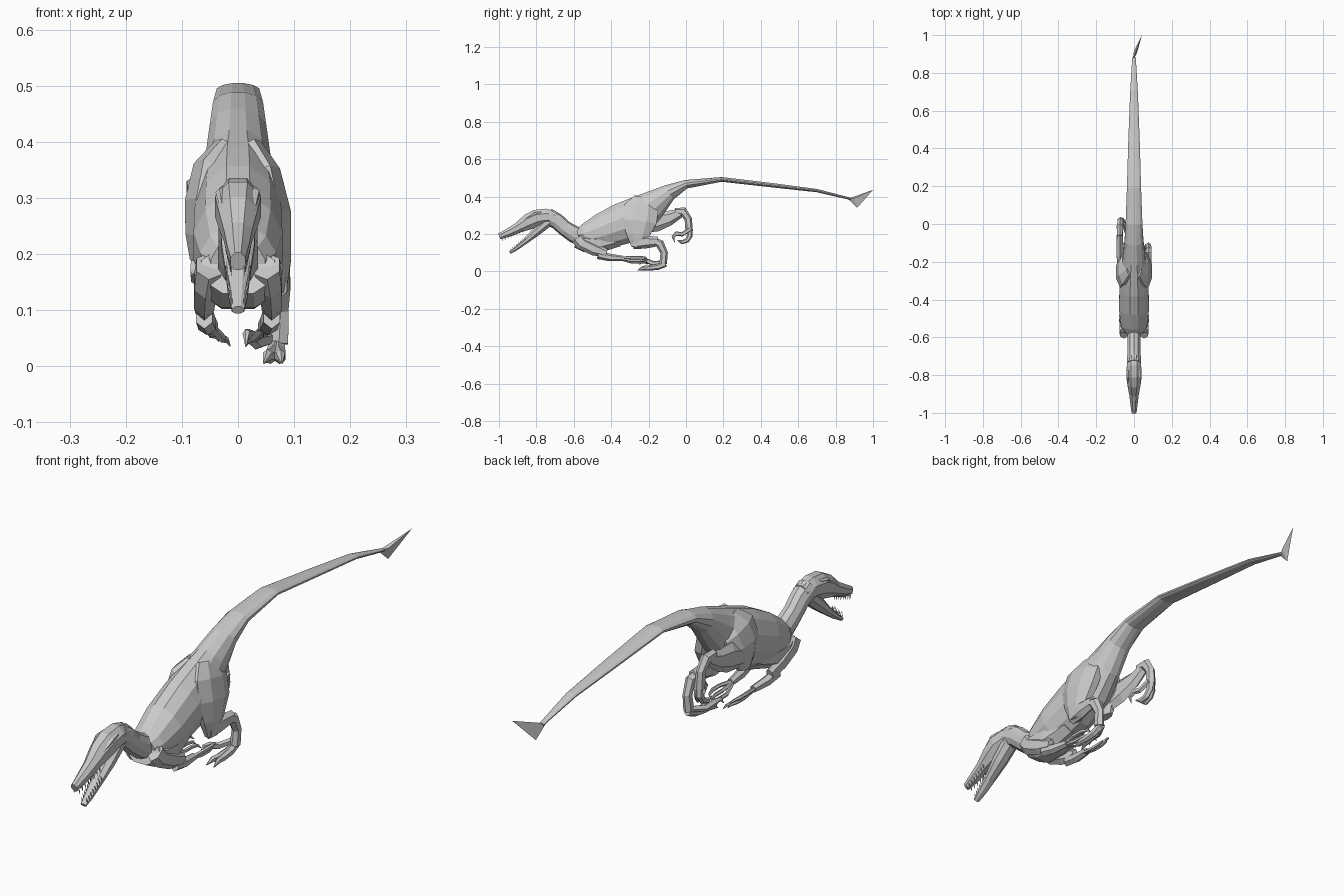
import bpy, bmesh, math
from mathutils import Vector


def finish(name, bm):
    bmesh.ops.recalc_face_normals(bm, faces=bm.faces)
    me = bpy.data.meshes.new(name)
    bm.to_mesh(me)
    bm.free()
    ob = bpy.data.objects.new(name, me)
    bpy.context.collection.objects.link(ob)
    return ob


def loft(name, rings, n=6, side=1):
    """Skin along a path; each ring is x, y, z, half width, half depth."""
    bm = bmesh.new()
    pts = [Vector((r[0] * side, r[1], r[2])) for r in rings]
    loops = []
    for i, r in enumerate(rings):
        t = (pts[min(i + 1, len(pts) - 1)] - pts[max(i - 1, 0)]).normalized()
        sx = (Vector((1, 0, 0)) - t * t.x).normalized()
        up = sx.cross(t)
        loops.append([bm.verts.new(pts[i] + sx * r[3] * math.cos(a) + up * r[4] * math.sin(a))
                      for a in (2 * math.pi * (k + 0.5) / n for k in range(n))])
    for a, b in zip(loops, loops[1:]):
        for k in range(n):
            bm.faces.new((a[k], a[(k + 1) % n], b[(k + 1) % n], b[k]))
    bm.faces.new(loops[0])
    bm.faces.new(loops[-1])
    return finish(name, bm)


def mid(rows):
    return [(0, *r) for r in rows]


# Torso flowing into the long flattened tail
loft("body_and_tail", mid([
    (-.575, .178, .05, .05), (-.54, .185, .07, .07), (-.45, .213, .082, .10),
    (-.34, .255, .08, .115), (-.25, .30, .075, .108), (-.17, .36, .06, .08),
    (-.09, .422, .052, .046), (0, .466, .046, .024), (.19, .492, .039, .013),
    (.45, .462, .031, .012), (.70, .432, .021, .009), (.88, .388, .010, .006)]), 12)

# Deep chest between the arms
loft("chest", mid([(-.58, .172, .07, .05), (-.54, .155, .08, .055),
                   (-.46, .15, .076, .052), (-.36, .175, .055, .045)]), 8)

# Tail fin
bm = bmesh.new()
v = [bm.verts.new(p) for p in ((-.008, .865, .388), (.042, 1.0, .436), (0, .915, .34), (.014, .90, .392))]
for f in ((0, 1, 2), (0, 1, 3), (1, 2, 3), (2, 0, 3)):
    bm.faces.new([v[i] for i in f])
finish("tail_fin", bm)

# Neck, skull and open lower jaw
loft("neck", mid([(-.55, .18, .038, .05), (-.60, .199, .037, .046), (-.65, .232, .036, .042),
                  (-.69, .268, .037, .043), (-.74, .296, .039, .044)]), 10)
loft("skull", mid([(-.70, .284, .034, .042), (-.75, .292, .041, .047), (-.80, .284, .044, .05),
                   (-.845, .264, .038, .046), (-.90, .232, .027, .03),
                   (-.95, .207, .021, .025), (-.998, .187, .014, .018)]), 8)
loft("lower_jaw", mid([(-.735, .268, .034, .03), (-.80, .213, .032, .026), (-.86, .16, .023, .016),
                       (-.91, .122, .018, .012), (-.942, .1, .012, .008)]), 8)

for s in (1, -1):
    tag = "right" if s > 0 else "left"
    # Brow ridge
    loft(tag + "_brow", [(.026, -.775, .316, .008, .006), (.03, -.81, .31, .01, .008),
                         (.026, -.86, .278, .005, .005)], 5, s)
    # Teeth along both jaws
    for i in range(8):
        f = i / 7
        x, y, z = .022 - .01 * f, -.875 - .11 * f, .221 - .044 * f
        loft(f"{tag}_upper_tooth", [(x, y, z, .002, .003), (x, y + .004, z - .016, .0005, .0005)], 4, s)
        x, y, z = .021 - .01 * f, -.86 - .073 * f, .17 - .06 * f
        loft(f"{tag}_lower_tooth", [(x, y, z, .002, .003), (x, y - .006, z + .017, .0005, .0005)], 4, s)
    # Folded arm and three clawed fingers
    loft(tag + "_upper_arm", [(.052, -.577, .178, .026, .038), (.058, -.555, .15, .023, .036),
                              (.06, -.49, .118, .021, .034), (.06, -.425, .097, .015, .023)], 6, s)
    loft(tag + "_forearm", [(.06, -.47, .09, .017, .024), (.055, -.41, .075, .018, .02),
                            (.048, -.34, .07, .014, .014)], 6, s)
    for i, (dx, dz) in enumerate(((-.02, -.018), (0, -.01), (.01, .008))):
        x, z = .048 + dx, .068 + dz
        loft(f"{tag}_finger_{i + 1}", [(.048, -.36, .07, .008, .008), (x, -.29, z, .007, .008),
                                       (x, -.245, z, .007, .008), (x - .008, -.215, z - .003, .004, .006),
                                       (x - .014, -.205, z - .014, .001, .001)], 5, s)


def leg(tag, s, thigh, shin, foot, toe, sickle):
    loft(tag + "_thigh", thigh, 8, s)
    loft(tag + "_shin", shin, 6, s)
    loft(tag + "_metatarsus", foot, 6, s)
    # Toes share one path and fan sideways
    for i, dx in enumerate((-.024, .008)):
        loft(f"{tag}_toe_{i + 1}", [(x + dx * k / (len(toe) - 1), y, z, w, d)
                                    for k, (x, y, z, w, d) in enumerate(toe)], 6, s)
    loft(tag + "_sickle_claw", sickle, 5, s)


# Planted right leg
leg("right", 1,
    [(.02, -.225, .385, .025, .06), (.045, -.24, .335, .034, .10), (.06, -.25, .265, .038, .10),
     (.068, -.258, .19, .029, .065), (.07, -.262, .13, .018, .032)],
    [(.07, -.285, .145, .02, .026), (.074, -.22, .158, .022, .036), (.078, -.15, .16, .017, .025)],
    [(.076, -.18, .165, .017, .018), (.078, -.14, .148, .018, .024), (.076, -.117, .10, .016, .02),
     (.073, -.122, .04, .019, .02)],
    [(.07, -.11, .04, .014, .016), (.07, -.15, .024, .014, .016), (.07, -.20, .018, .012, .014),
     (.07, -.23, .018, .009, .012), (.07, -.258, .006, .002, .002)],
    [(.058, -.12, .05, .011, .012), (.034, -.17, .042, .011, .013), (.022, -.205, .054, .01, .014),
     (.015, -.232, .058, .007, .009), (.014, -.25, .035, .001, .001)])

# Raised left leg, kicked backwards
leg("left", -1,
    [(.02, -.225, .385, .025, .055), (.048, -.24, .34, .036, .09), (.06, -.255, .285, .038, .09),
     (.068, -.255, .235, .028, .06), (.07, -.25, .19, .017, .035)],
    [(.07, -.26, .24, .02, .04), (.073, -.16, .268, .022, .055), (.075, -.09, .285, .02, .04),
     (.075, -.03, .312, .017, .024)],
    [(.075, -.06, .322, .017, .018), (.075, -.015, .32, .019, .024), (.072, .012, .28, .016, .02),
     (.07, .017, .215, .019, .02)],
    [(.068, .018, .23, .014, .015), (.07, .02, .19, .014, .015), (.07, .006, .166, .012, .013),
     (.07, -.022, .156, .009, .011), (.07, -.045, .165, .002, .002)],
    [(.058, .02, .225, .01, .012), (.045, -.02, .198, .01, .012), (.04, -.05, .203, .008, .013),
     (.038, -.07, .185, .006, .008), (.037, -.06, .155, .001, .001)])
